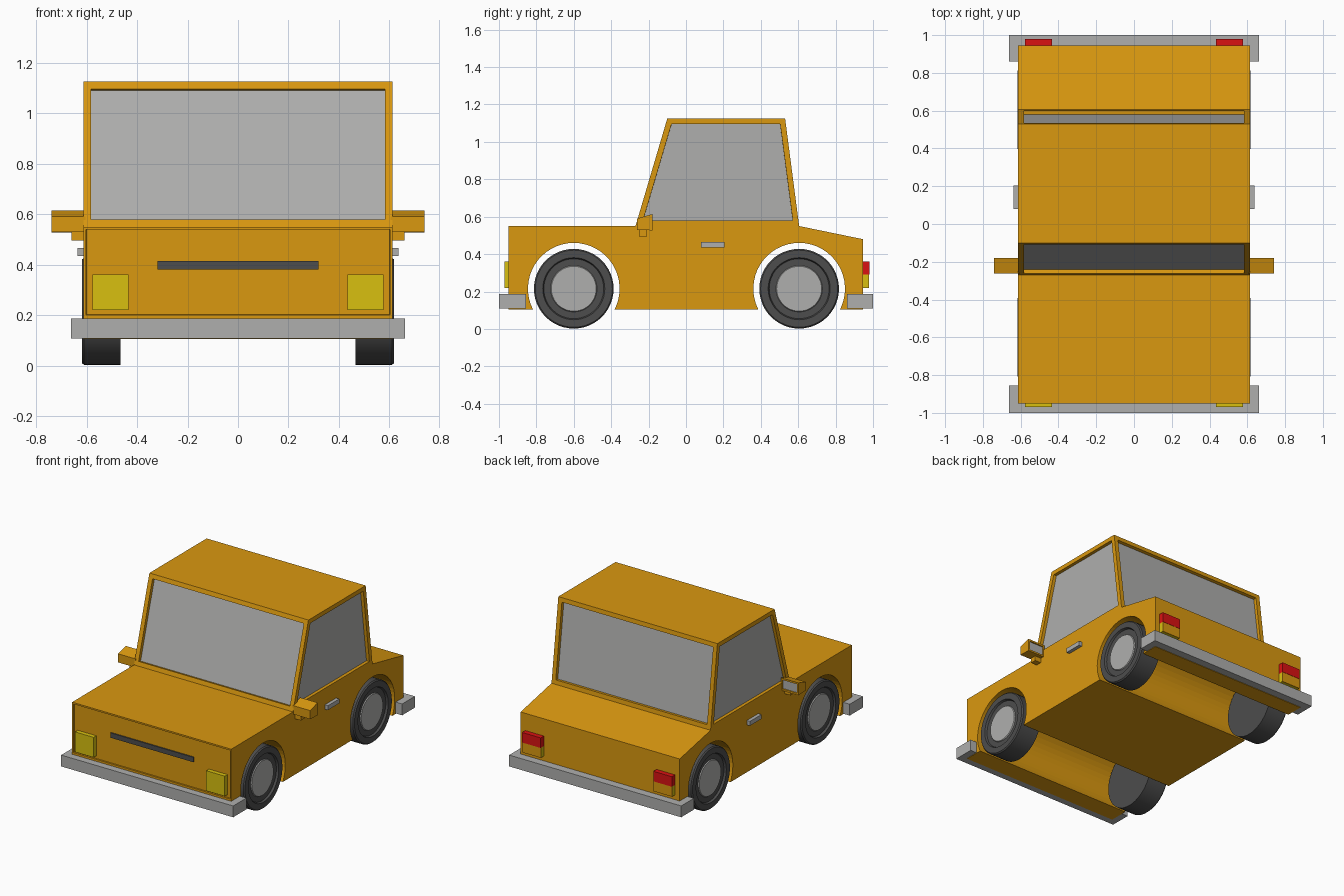
import bpy, bmesh, math
from mathutils import Matrix, Vector

if "Cube" in bpy.data.objects:
    bpy.data.objects.remove(bpy.data.objects["Cube"])


def material(name, rgb):
    m = bpy.data.materials.new(name)
    m.diffuse_color = (*rgb, 1)
    m.use_nodes = True
    m.node_tree.nodes["Principled BSDF"].inputs["Base Color"].default_value = m.diffuse_color
    return m


ORANGE = material("orange paint", (0.70, 0.315, 0.005))
GREY = material("light grey", (0.43, 0.43, 0.42))
DARK = material("dark rubber", (0.075, 0.075, 0.075))
YELLOW = material("yellow lamp", (0.69, 0.53, 0.005))
RED = material("red lamp", (0.70, 0.006, 0.006))


def finish(name, bm, *mats):
    bmesh.ops.recalc_face_normals(bm, faces=bm.faces)
    me = bpy.data.meshes.new(name)
    bm.to_mesh(me)
    bm.free()
    for m in mats:
        me.materials.append(m)
    ob = bpy.data.objects.new(name, me)
    bpy.context.collection.objects.link(ob)
    return ob


def prism(profile, x0, x1):
    """Side profile of (y, z) points, extruded from x0 to x1."""
    bm = bmesh.new()
    face = bm.faces.new([bm.verts.new((x0, y, z)) for y, z in profile])
    ext = bmesh.ops.extrude_face_region(bm, geom=[face])
    bmesh.ops.translate(bm, vec=(x1 - x0, 0, 0),
                        verts=[g for g in ext["geom"] if isinstance(g, bmesh.types.BMVert)])
    bmesh.ops.recalc_face_normals(bm, faces=bm.faces)
    return bm


def recess(bm, faces, width, depth):
    """Leave a flat frame and sink the panel inside it."""
    bmesh.ops.inset_individual(bm, faces=faces, thickness=width, depth=0, use_even_offset=True)
    bmesh.ops.inset_individual(bm, faces=faces, thickness=0.0005, depth=-depth, use_even_offset=True)


def box(name, x, y, z, mat):
    bm = prism([(y[0], z[0]), (y[1], z[0]), (y[1], z[1]), (y[0], z[1])], *x)
    return finish(name, bm, mat)


def side_box(name, s, x, y, z, mat):
    return box(name, sorted((s * x[0], s * x[1])), y, z, mat)


HALF = 0.613            # half width of the body
AXLES = (-0.60, 0.605)
WHEEL_Z, WHEEL_R, ARCH_R, FLOOR = 0.215, 0.213, 0.245, 0.105


def arch(cy, n=32):
    """Arch points from the rear end of the opening to the front end."""
    a0 = math.asin((FLOOR - WHEEL_Z) / ARCH_R)
    for i in range(n + 1):
        a = a0 + (math.pi - 2 * a0) * i / n
        yield cy + ARCH_R * math.cos(a), WHEEL_Z + ARCH_R * math.sin(a)


# Lower body with wheel arches through its full width
profile = [(-0.95, FLOOR), (-0.95, 0.19), (-0.95, 0.55), (-0.27, 0.55),
           (0.605, 0.55), (0.945, 0.48), (0.945, FLOOR)]
profile += list(arch(AXLES[1])) + list(arch(AXLES[0]))
bm = prism(profile, -HALF, HALF)
front = [f for f in bm.faces
         if f.normal.y < -0.9 and f.calc_center_median().y < -0.94
         and f.calc_center_median().z > 0.2]
recess(bm, front, 0.011, 0.01)
finish("body", bm, ORANGE)

# Cabin with sunken glass on all four sides
bm = prism([(-0.27, 0.55), (-0.10, 1.125), (0.53, 1.125), (0.605, 0.55)], -HALF, HALF)
glass = [f for f in bm.faces if abs(f.normal.z) < 0.7]
recess(bm, glass, 0.03, 0.022)
for f in glass:
    f.material_index = 1
finish("cabin", bm, ORANGE, GREY)

# Bumpers and grille
box("front_bumper", (-0.663, 0.663), (-1.0, -0.855), (0.108, 0.187), GREY)
box("rear_bumper", (-0.663, 0.663), (0.86, 1.0), (0.108, 0.187), GREY)
box("grille", (-0.32, 0.32), (-0.948, -0.92), (0.38, 0.414), DARK)


def wheel(name, s, cy, n=48):
    """Turned tyre with a sunken ring and a hub disc."""
    section = [(0, 0.465), (WHEEL_R, 0.465), (WHEEL_R, 0.61), (0.206, 0.618), (0.166, 0.618),
               (0.16, 0.604), (0.124, 0.604), (0.12, 0.61), (0, 0.61)]
    bm = bmesh.new()
    vs = [bm.verts.new((s * x, 0, r)) for r, x in section]
    es = [bm.edges.new(p) for p in zip(vs, vs[1:])]
    bmesh.ops.spin(bm, geom=vs + es, cent=(0, 0, 0), axis=(1, 0, 0),
                   angle=2 * math.pi, steps=n, use_merge=True)
    bmesh.ops.remove_doubles(bm, verts=bm.verts, dist=1e-5)
    for f in bm.faces:
        c = f.calc_center_median()
        if abs(c.x) > 0.6 and math.hypot(c.y, c.z) < 0.1235:
            f.material_index = 1
    bmesh.ops.translate(bm, verts=bm.verts, vec=(0, cy, WHEEL_Z))
    ob = finish(name, bm, DARK, GREY)
    bpy.ops.object.select_all(action="DESELECT")
    ob.select_set(True)
    bpy.context.view_layer.objects.active = ob
    bpy.ops.object.shade_smooth_by_angle(angle=math.radians(25))


for s, side in ((1, "right"), (-1, "left")):
    for cy, end in zip(AXLES, ("front", "rear")):
        wheel(f"{end}_wheel_{side}", s, cy)

    # Lamps
    side_box(f"headlamp_{side}", s, (0.434, 0.577), (-0.97, -0.92), (0.22, 0.36), YELLOW)
    side_box(f"tail_lamp_{side}", s, (0.434, 0.577), (0.93, 0.98), (0.29, 0.36), RED)
    side_box(f"turn_lamp_{side}", s, (0.434, 0.577), (0.93, 0.975), (0.22, 0.29), YELLOW)
    side_box(f"turn_lamp_face_{side}", s, (0.434, 0.577), (0.975, 0.978), (0.22, 0.29), ORANGE)

    # Door handle
    side_box(f"door_handle_{side}", s, (0.60, 0.637), (0.08, 0.205), (0.435, 0.466), GREY)

    # Wing mirror: tapered housing, sunken glass facing back, and a foot
    x0, x1 = sorted((s * 0.605, s * 0.74))
    bm = prism([(-0.262, 0.53), (-0.18, 0.527), (-0.18, 0.614), (-0.262, 0.59)], x0, x1)
    back = [f for f in bm.faces if f.normal.y > 0.9]
    recess(bm, back, 0.012, 0.008)
    for f in back:
        f.material_index = 1
    finish(f"mirror_{side}", bm, ORANGE, GREY)
    side_box(f"mirror_foot_{side}", s, (0.60, 0.66), (-0.25, -0.208), (0.495, 0.532), ORANGE)
